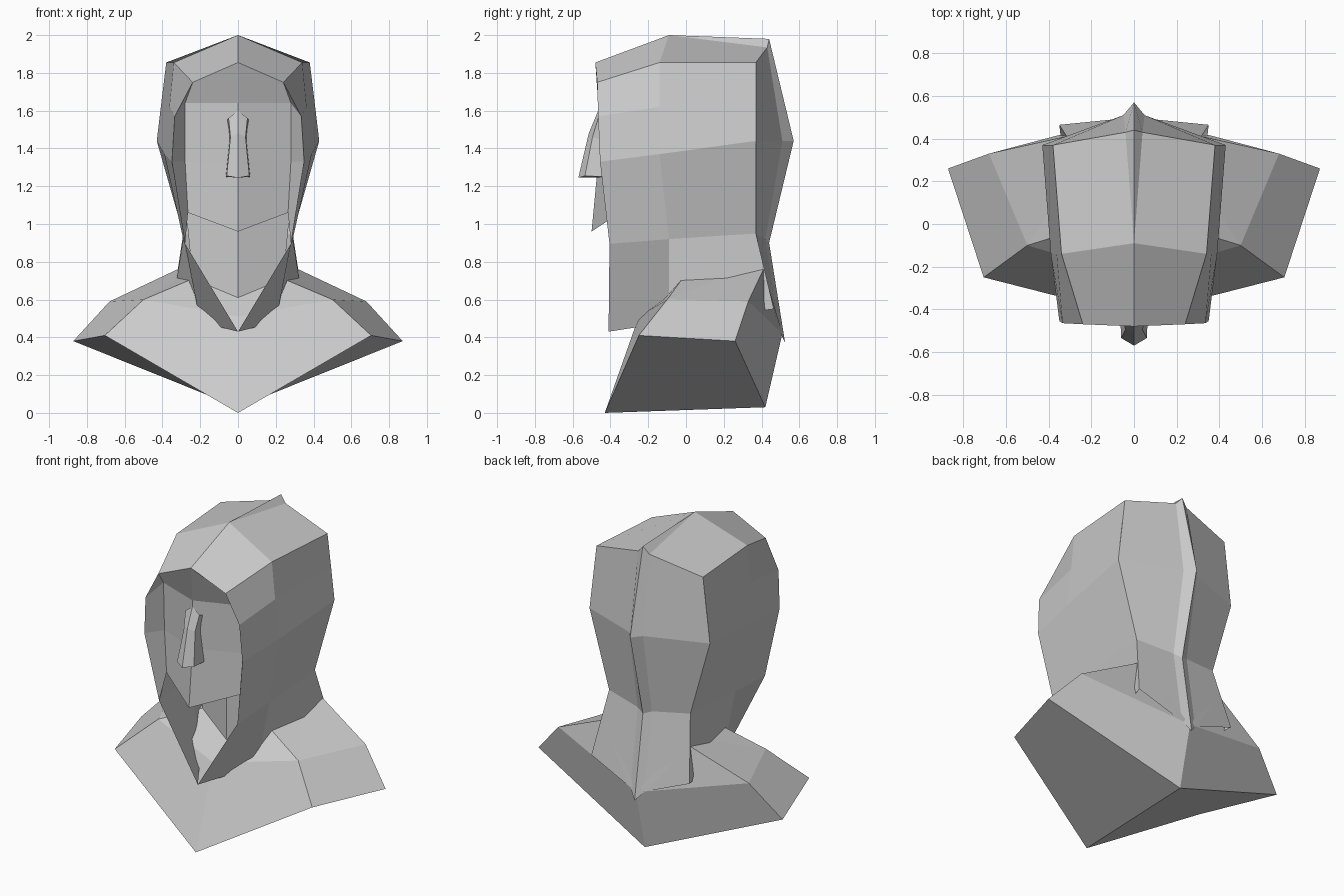
import bpy, bmesh

old = bpy.data.objects.get("Cube")
if old:
    bpy.data.objects.remove(old, do_unlink=True)

clay = bpy.data.materials.new("clay_grey")
clay.use_nodes = True
clay.diffuse_color = (0.6, 0.6, 0.6, 1)
clay.node_tree.nodes["Principled BSDF"].inputs["Base Color"].default_value = (0.6, 0.6, 0.6, 1)


def loft(bm, rows):
    """Join neighbouring rows of points with quads, dropping collapsed corners."""
    grid = [[bm.verts.new(p) for p in row] for row in rows]
    for a, b in zip(grid, grid[1:]):
        for i in range(len(a) - 1):
            loop = []
            for v in (a[i], b[i], b[i + 1], a[i + 1]):
                if all((v.co - w.co).length > 0.001 for w in loop):
                    loop.append(v)
            if len(loop) > 2:
                bm.faces.new(loop)


def part(name, *patches):
    """Build one half from lofted patches and mirror it across the middle."""
    bm = bmesh.new()
    for rows in patches:
        loft(bm, rows)
    bmesh.ops.remove_doubles(bm, verts=bm.verts, dist=0.001)
    mesh = bpy.data.meshes.new(name)
    bm.to_mesh(mesh)
    bm.free()
    mesh.materials.append(clay)
    obj = bpy.data.objects.new(name, mesh)
    bpy.context.collection.objects.link(obj)
    mirror = obj.modifiers.new("mirror", 'MIRROR')
    mirror.use_clip = True
    return obj


# Head shell: rows from crown to collar, columns from front rim to back corner
apex = (0, -.09, 2)
fin_base, fin_tip = (.04, .43, 1.935), (0, .44, 1.98)
brow_back, temple_back = (.38, .37, 1.855), (.43, .37, 1.44)
jaw_back, nape_back = (.29, .37, .95), (.35, .465, .55)
rim = [(.24, -.47, 1.75), (.335, -.465, 1.57), (.35, -.455, 1.33),
       (.28, -.405, .895), (0, -.41, .43)]
shell = [
    [(0, -.48, 1.855), apex, fin_base],
    [rim[0], (.34, -.14, 1.855), brow_back],
    [rim[1], (.363, -.14, 1.62), (.405, .37, 1.65)],
    [rim[2], (.39, -.14, 1.37), temple_back],
    [rim[3], (.29, -.09, .92), jaw_back],
    [rim[4], (.2, -.09, .48), nape_back],
]
# Back of the head with a thin raised spine
back = [
    [brow_back, fin_base, fin_tip],
    [temple_back, (.05, .51, 1.44), (0, .57, 1.44)],
    [jaw_back, (.05, .42, .92), (0, .44, .9)],
    [nape_back, (.05, .495, .43), (0, .525, .37)],
]
fin = [[apex, apex], [fin_tip, fin_base]]
part("head_shell", shell, back, fin)

# Face plate folded along the middle, with inner walls running out to the rim
face_mid = [(0, -.48, 1.855), (0, -.465, 1.64), (0, -.465, 1.33), (0, -.5, .96)]
face_edge = [rim[0], (.28, -.36, 1.64), (.28, -.35, 1.33), (.265, -.35, 1.06)]
part("face", [list(row) for row in zip(face_mid, face_edge, rim)])

# Nose: columns run from ridge to side to root
nose = [
    [(0, -.465, 1.6), (.05, -.465, 1.56), (.06, -.43, 1.55)],
    [(0, -.515, 1.48), (.04, -.495, 1.46), (.045, -.43, 1.44)],
    [(0, -.57, 1.245), (.06, -.535, 1.255), (.065, -.43, 1.25)],
    [(0, -.46, 1.245), (.06, -.45, 1.25), (.065, -.43, 1.25)],
]
part("nose", nose)

# Neck front, rising behind the face
neck_front, neck_side = (0, -.12, .61), (.24, -.02, .71)
part("neck", [[(0, -.11, 1.12), (.28, -.03, 1.12)], [neck_front, neck_side]])

# Shoulders: top slopes, outer slopes and the keel-shaped underside
collar = [neck_front, neck_side, (.3, .2, .72), (.32, .41, .76), (0, .36, .7)]
ledge = [(0, -.25, .51), (.5, -.1, .6), (.5, -.1, .6), (.68, .33, .59), (0, .51, .42)]
hem = [(0, -.43, 0), (.705, -.25, .41), (.705, -.25, .41), (.872, .26, .38), (0, .42, .03)]
keel = [hem[0], hem[0], hem[0], hem[-1], hem[-1]]
part("shoulders", [collar, ledge, hem, keel])
